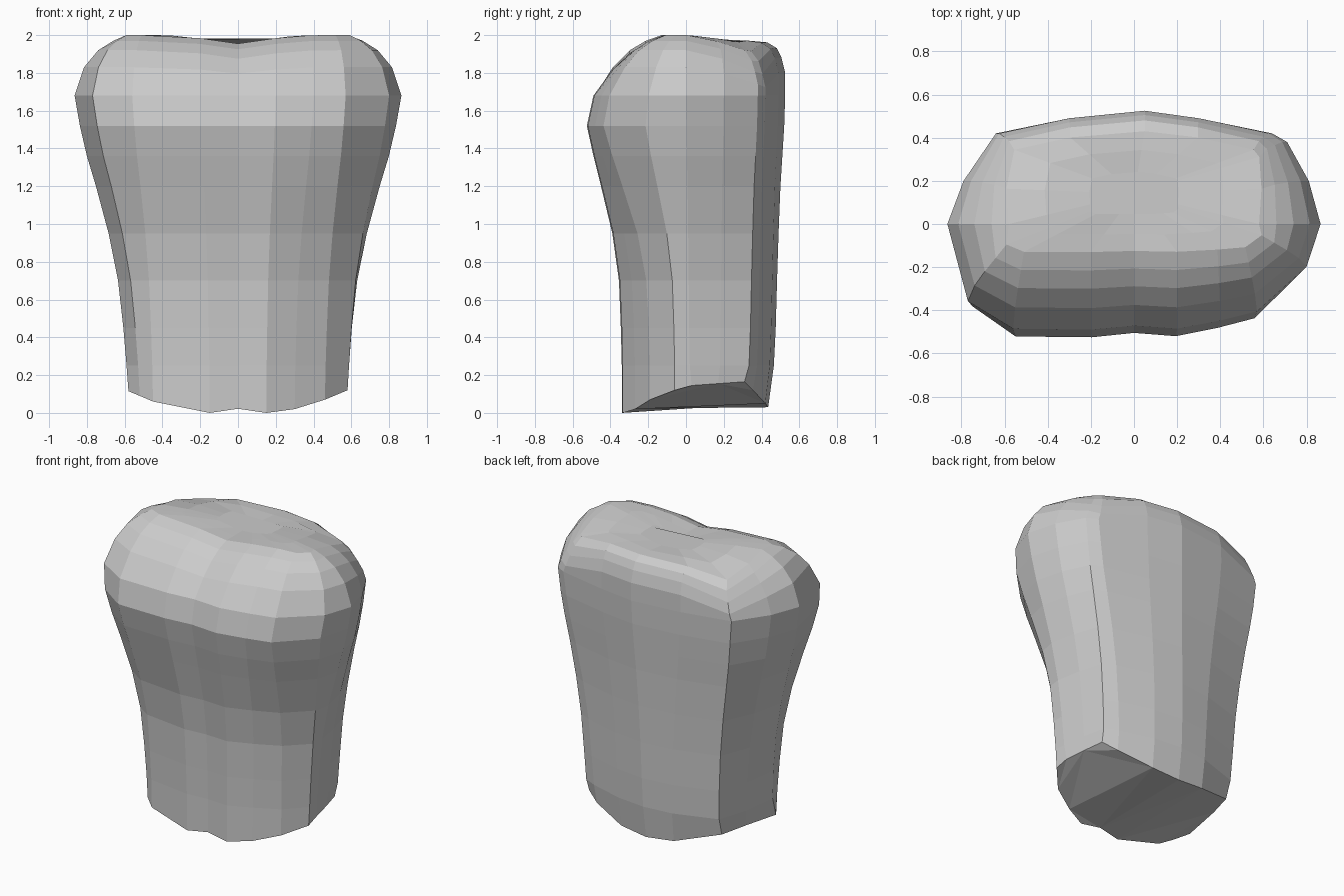
import bpy, bmesh, math

if "Cube" in bpy.data.objects:
    bpy.data.objects.remove(bpy.data.objects["Cube"])

# Foot outline (x, y, z), counter-clockwise from the front centre
FOOT = [(0, -.328, .022), (.15, -.335, 0), (.3, -.27, .02), (.46, -.19, .07),
        (.58, -.06, .12), (.575, .03, .145), (.55, .17, .155), (.52, .31, .165),
        (.43, .355, .12), (.2, .42, .05), (0, .435, .03), (-.2, .42, .05),
        (-.49, .31, .13), (-.55, .12, .14), (-.58, -.15, .115), (-.52, -.24, .09),
        (-.45, -.295, .06), (-.15, -.34, 0)]
# Widest outline (x, y), same order
WIDE = [(0, -.5), (.2, -.515), (.4, -.475), (.57, -.43), (.8, -.21), (.865, 0),
        (.81, .2), (.71, .38), (.64, .42), (.3, .49), (.05, .525), (-.3, .49),
        (-.64, .42), (-.79, .2), (-.865, 0), (-.77, -.38), (-.56, -.515), (-.2, -.52)]
# Ring profile: z, half width, front y, back y
LOWER = [(.25, .59, -.34, .465), (.45, .607, -.345, .475), (.7, .635, -.355, .482),
         (.95, .685, -.39, .49), (1.2, .752, -.45, .5), (1.36, .8, -.49, .51),
         (1.52, .837, -.525, .52)]
UPPER = [(1.68, .865, -.49, .525), (1.83, .815, -.39, .525), (1.92, .74, -.30, .505),
         (1.97, .66, -.215, .48), (2.0, .58, -.13, .43)]


def lerp(a, b, t):
    return a + (b - a) * t


def crown_height(x, y, z):
    # Saddle in the middle, back corners falling away
    f = min(1, max(0, (z - 1.68) / .2))
    back = min(1, max(0, y / .42))
    dip = .045 * math.exp(-(x / .2) ** 2) * (1 - .35 * back)
    drop = .13 * back ** 1.5 * min(1, (abs(x) / .62) ** 2) + .01 * back
    return z - f * (dip + drop)


def lower_ring(z, w, f, b):
    tx, tf, tb = (w - .58) / .285, (f + .34) / -.18, (b - .435) / .09
    return [(lerp(p[0], q[0], tx), lerp(p[1], q[1], tf if q[1] < 0 else tb), z)
            for p, q in zip(FOOT, WIDE)]


def upper_ring(z, w, f, b):
    # The sides draw in, the middle keeps its width
    pts = []
    for x, y in WIDE:
        x *= lerp(1, w / .865, (abs(x) / .865) ** 3)
        y *= f / -.52 if y < 0 else b / .525
        pts.append((x, y, crown_height(x, y, z)))
    return pts


rings = [FOOT] + [lower_ring(*r) for r in LOWER] + [upper_ring(*r) for r in UPPER]
# Crown surface closing in on its centre
rim = rings[-1]
for s in (.7, .35):
    ring = []
    for x, y, _ in rim:
        x, y = x * s, .14 + (y - .14) * s
        ring.append((x, y, crown_height(x, y, 2.0)))
    rings.append(ring)

bm = bmesh.new()
loops = [[bm.verts.new(p) for p in r] for r in rings]
n = len(FOOT)
for a, b in zip(loops, loops[1:]):
    for i in range(n):
        j = (i + 1) % n
        bm.faces.new((a[i], a[j], b[j], b[i]))
bm.faces.new(loops[-1])
# Cut underside
foot_face = bm.faces.new(loops[0][::-1])
bmesh.ops.triangulate(bm, faces=[foot_face])
bmesh.ops.recalc_face_normals(bm, faces=bm.faces[:])

mesh = bpy.data.meshes.new("tapered_body")
bm.to_mesh(mesh)
bm.free()
body = bpy.data.objects.new("tapered_body", mesh)
bpy.context.collection.objects.link(body)
